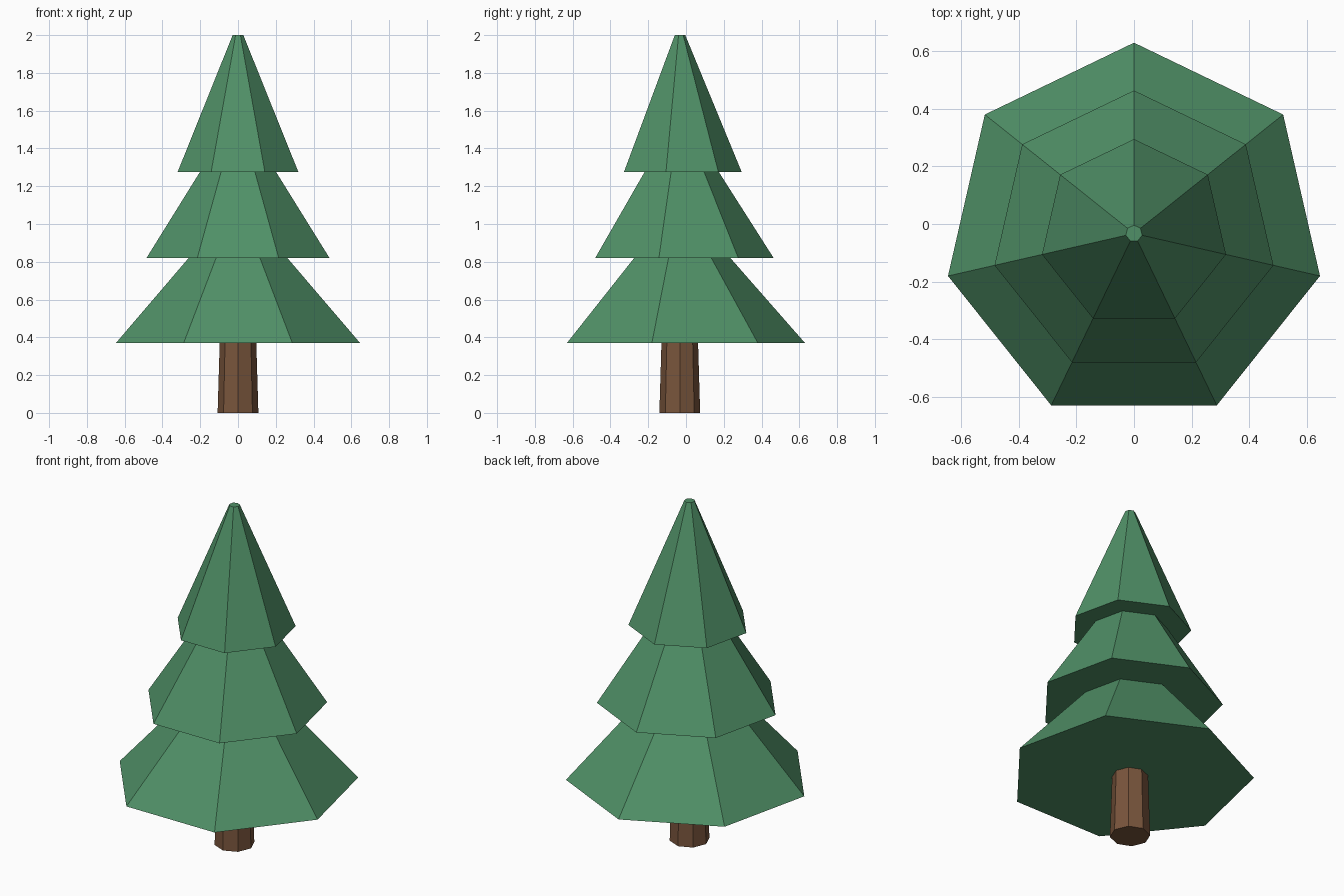
import bpy, bmesh
from math import sin, cos, pi

if "Cube" in bpy.data.objects:
    bpy.data.objects.remove(bpy.data.objects["Cube"])

CENTRE_Y = -0.033


def material(name, color):
    m = bpy.data.materials.new(name)
    m.diffuse_color = color
    m.use_nodes = True
    m.node_tree.nodes["Principled BSDF"].inputs["Base Color"].default_value = m.diffuse_color
    return m


def lathe(name, profile, sides, mat):
    """Flat-faced solid of revolution from (radius, z) pairs, capped at both ends."""
    bm = bmesh.new()
    rings = []
    for r, z in profile:
        angles = [pi / 2 + 2 * pi * i / sides for i in range(sides)]
        rings.append([bm.verts.new((r * cos(a), CENTRE_Y + r * sin(a), z)) for a in angles])
    for low, high in zip(rings, rings[1:]):
        for i in range(sides):
            j = (i + 1) % sides
            bm.faces.new((low[i], low[j], high[j], high[i]))
    bm.faces.new(rings[0][::-1])
    bm.faces.new(rings[-1])
    bmesh.ops.recalc_face_normals(bm, faces=bm.faces)
    mesh = bpy.data.meshes.new(name)
    bm.to_mesh(mesh)
    bm.free()
    mesh.materials.append(mat)
    obj = bpy.data.objects.new(name, mesh)
    bpy.context.collection.objects.link(obj)
    return obj


green = material("needle_green", (0.08, 0.28, 0.135, 1))
brown = material("bark_brown", (0.19, 0.09, 0.045, 1))

# Foliage: three stacked seven-sided tiers, (bottom radius, top radius, bottom z, top z)
tiers = [(0.663, 0.268, 0.37, 0.82),
         (0.497, 0.207, 0.82, 1.275),
         (0.328, 0.029, 1.275, 2.0)]
outline = [p for rb, rt, zb, zt in tiers for p in ((rb, zb), (rt, zt))]
lathe("foliage", outline, 7, green)

# Trunk: tapered eight-sided post, tucked slightly into the lowest tier
lathe("trunk", [(0.108, 0.0), (0.096, 0.40)], 8, brown)
